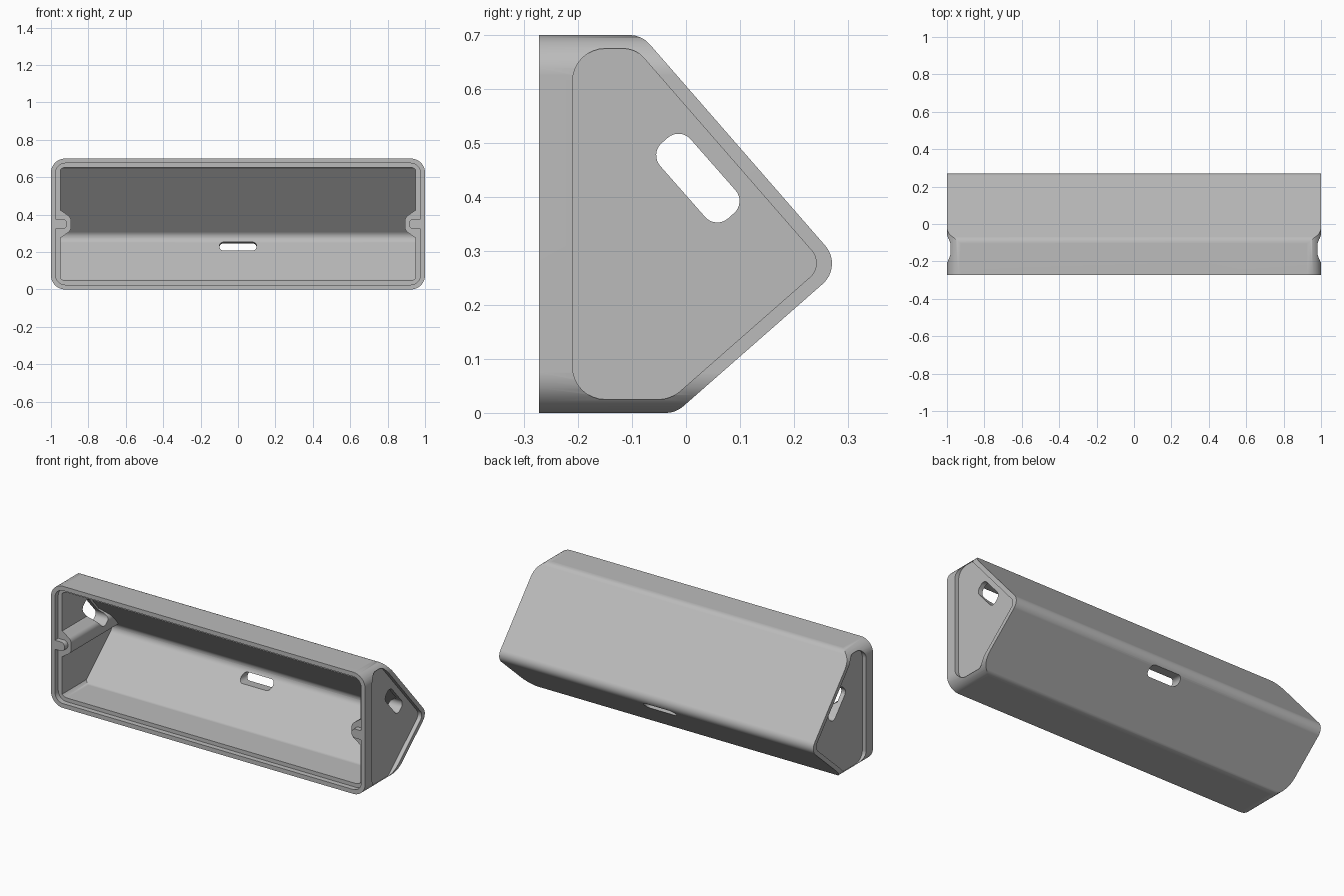
import bpy, bmesh, math
from mathutils import Vector

cube = bpy.data.objects.get("Cube")
if cube:
    bpy.data.objects.remove(cube, do_unlink=True)

grey = bpy.data.materials.new("plain grey")
grey.use_nodes = True
colour = (0.5, 0.5, 0.5, 1)
grey.diffuse_color = colour
grey.node_tree.nodes["Principled BSDF"].inputs["Base Color"].default_value = colour


def rounded(corners, radii, steps=8):
    """Polygon with every corner replaced by a tangent arc."""
    pts, n = [], len(corners)
    for i, r in enumerate(radii):
        p = Vector(corners[i])
        a = (Vector(corners[i - 1]) - p).normalized()
        b = (Vector(corners[(i + 1) % n]) - p).normalized()
        if r == 0:
            pts.append(p)
            continue
        half = a.angle(b) / 2
        centre = p + (a + b).normalized() * (r / math.sin(half))
        start = p + a * (r / math.tan(half)) - centre
        end = p + b * (r / math.tan(half)) - centre
        sweep = math.pi - 2 * half
        for k in range(steps + 1):
            t = k / steps
            pts.append(centre + (start * math.sin((1 - t) * sweep)
                                 + end * math.sin(t * sweep)) / math.sin(sweep))
    return pts


def rect(x0, x1, z0, z1, r):
    return rounded([(x0, z0), (x1, z0), (x1, z1), (x0, z1)], [r] * 4)


def offset(corners, d):
    """Move the sides of a counterclockwise polygon inwards by d."""
    out, n = [], len(corners)
    for i in range(n):
        p = Vector(corners[i])
        u = (p - Vector(corners[i - 1])).normalized()
        v = (Vector(corners[(i + 1) % n]) - p).normalized()
        m = Vector((-u.y - v.y, u.x + v.x))
        out.append(p + m * (d / (1 + u.dot(v))))
    return out


def prism(name, pts, axis, lo, hi):
    """Extrude a section along x (section in y, z) or y (section in x, z)."""
    bm = bmesh.new()
    place = (lambda p, t: (t, p.x, p.y)) if axis == "x" else (lambda p, t: (p.x, t, p.y))
    ends = [[bm.verts.new(place(p, t)) for p in pts] for t in (lo, hi)]
    bm.faces.new(ends[0])
    bm.faces.new(ends[1])
    for i in range(len(pts)):
        bm.faces.new((ends[0][i - 1], ends[0][i], ends[1][i], ends[1][i - 1]))
    bmesh.ops.recalc_face_normals(bm, faces=bm.faces)
    mesh = bpy.data.meshes.new(name)
    bm.to_mesh(mesh)
    bm.free()
    mesh.materials.append(grey)
    obj = bpy.data.objects.new(name, mesh)
    bpy.context.collection.objects.link(obj)
    return obj


def apply_modifiers(obj):
    graph = bpy.context.evaluated_depsgraph_get()
    mesh = bpy.data.meshes.new_from_object(obj.evaluated_get(graph))
    obj.modifiers.clear()
    obj.data = mesh


def combine(obj, tool, operation="DIFFERENCE"):
    mod = obj.modifiers.new("cut", "BOOLEAN")
    mod.operation, mod.object, mod.solver = operation, tool, "EXACT"
    apply_modifiers(obj)
    bpy.data.objects.remove(tool, do_unlink=True)


def mirrored(pts, side):
    return [Vector((p.x * side, p.y)) for p in pts]


FRONT, MID = -0.272, 0.35
section = [(FRONT, 0), (-0.019, 0), (0.291, 0.272), (-0.082, 0.7), (FRONT, 0.7)]

# Outer housing: wedge section with rounded upright corners
housing = prism("housing", rounded(section, [0, 0.05, 0.05, 0.05, 0]), "x", -1, 1)
combine(housing, prism("corners", rect(-1, 1, 0, 0.7, 0.075), "y", -0.5, 0.5), "INTERSECT")

# Hollow interior, leaving a post at each end
inner = offset(section, 0.047)
for i in (0, 4):
    inner[i].x = -0.4
cavity = prism("cavity", rounded(inner, [0, 0.03, 0.04, 0.03, 0]), "x", -0.95, 0.95)
combine(cavity, prism("cavity_corners", rect(-0.96, 0.96, 0.047, 0.653, 0.04), "y", -0.5, 0.5),
        "INTERSECT")
post = rounded([(0.99, MID - 0.08), (0.95, MID - 0.075), (0.893, MID - 0.035),
                (0.893, MID + 0.035), (0.95, MID + 0.075), (0.99, MID + 0.08)],
               [0, 0.04, 0.034, 0.034, 0.04, 0])
for side in (-1, 1):
    combine(cavity, prism("post", mirrored(post, side), "y", -0.6, 0.6))
combine(housing, cavity)

# Stepped seat for a lid, with a locating tab over each post
seat = prism("seat", rect(-0.975, 0.975, 0.025, 0.675, 0.052), "y", -0.4, FRONT + 0.03)
tab = rect(0.913, 1.05, MID - 0.026, MID + 0.026, 0.025)
for side in (-1, 1):
    combine(seat, prism("tab", mirrored(tab, side), "y", -0.6, 0.1))
combine(housing, seat)

# Shallow end recesses and slanted end slots
panel = offset(section, 0.025)
for i in (0, 4):
    panel[i].x = -0.21
panel = rounded(panel, [0.06, 0.06, 0.035, 0.05, 0.06])
along = Vector((0.66, -0.75)).normalized()
across = Vector((0.75, 0.66)).normalized()
slot = [Vector((0.022, 0.435)) + along * p.x + across * p.y
        for p in rect(-0.093, 0.093, -0.0375, 0.0375, 0.03)]
for side in (-1, 1):
    combine(housing, prism("end_recess", panel, "x", *sorted((side * 0.976, side * 1.1))))
    combine(housing, prism("end_slot", slot, "x", *sorted((side * 0.85, side * 1.1))))

# Cable slot in the lower rear slope, tilted slightly downwards
cable = prism("cable_slot", rect(-0.1, 0.1, 0.205, 0.257, 0.0255), "y", 0.05, 0.4)
for v in cable.data.vertices:
    v.co.z -= 0.11 * (v.co.y - 0.17)
combine(housing, cable)

# Smooth shading with crisp edges
bpy.ops.object.select_all(action="DESELECT")
housing.select_set(True)
bpy.context.view_layer.objects.active = housing
bpy.ops.object.shade_smooth_by_angle(angle=math.radians(30))
weighted = housing.modifiers.new("weighted normals", "WEIGHTED_NORMAL")
weighted.keep_sharp = True
